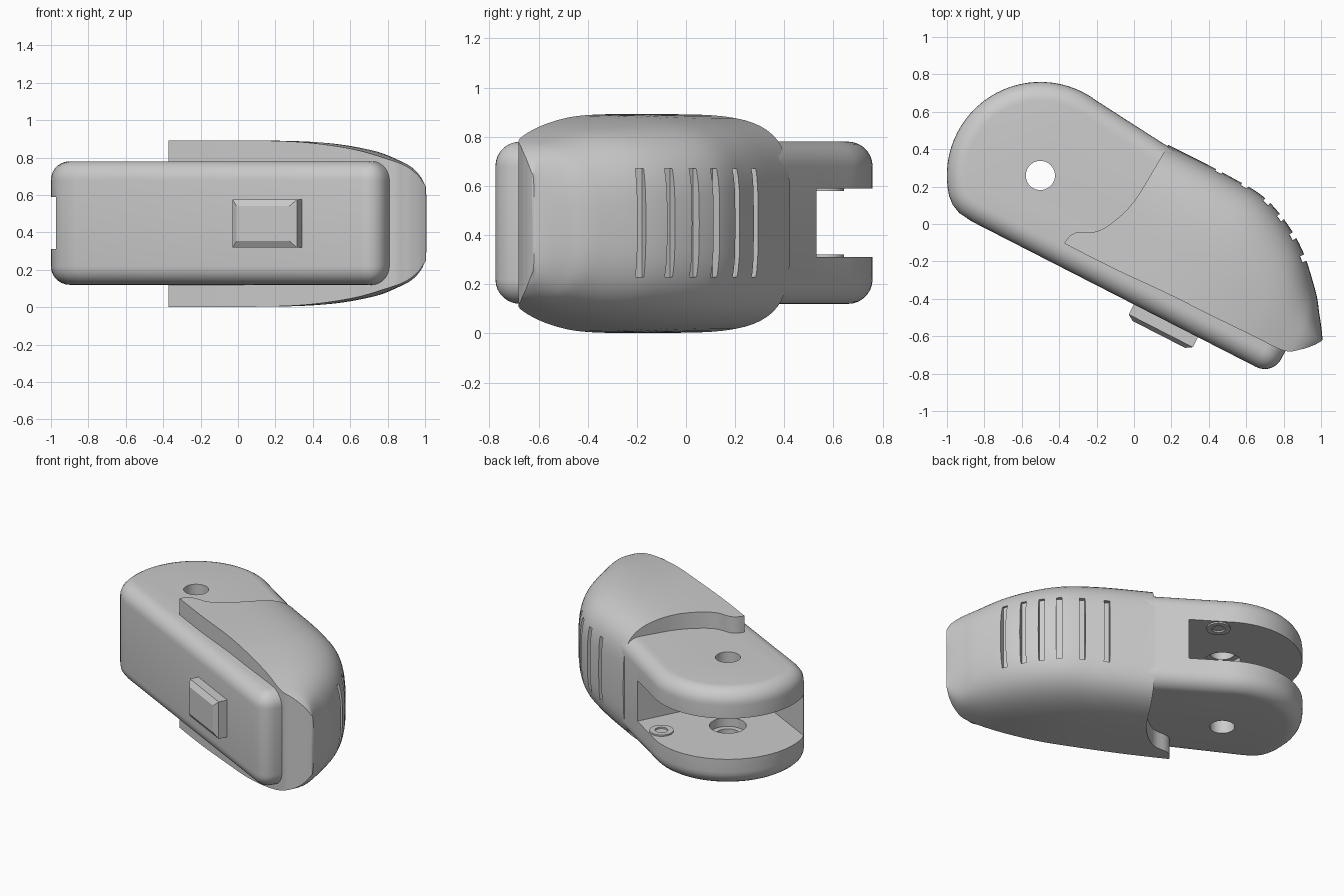
import bpy, bmesh, math
from mathutils import Vector, Matrix

cube = bpy.data.objects.get("Cube")
if cube:
    bpy.data.objects.remove(cube, do_unlink=True)

MID = 0.447                                   # mid height of the tool
TURN = Matrix.Rotation(math.radians(-27.1), 4, 'Z')   # long axis to world

grey = bpy.data.materials.new("plain_grey")
grey.use_nodes = True
grey.diffuse_color = (0.6, 0.6, 0.6, 1)
grey.node_tree.nodes["Principled BSDF"].inputs["Base Color"].default_value = (0.6, 0.6, 0.6, 1)


def finish(name, bm):
    bmesh.ops.recalc_face_normals(bm, faces=bm.faces)
    mesh = bpy.data.meshes.new(name)
    bm.to_mesh(mesh)
    bm.free()
    mesh.materials.append(grey)
    ob = bpy.data.objects.new(name, mesh)
    ob.matrix_world = TURN
    bpy.context.collection.objects.link(ob)
    return ob


def prism(name, outline, z0, z1):
    bm = bmesh.new()
    base = bm.faces.new([bm.verts.new((u, v, z0)) for u, v in outline])
    top = bmesh.ops.extrude_face_region(bm, geom=[base])["geom"]
    moved = [g for g in top if isinstance(g, bmesh.types.BMVert)]
    bmesh.ops.translate(bm, verts=moved, vec=(0, 0, z1 - z0))
    return finish(name, bm)


def disc(name, centre, radius, z0, z1):
    ring = [(centre[0] + radius * math.cos(i * math.tau / 40),
             centre[1] + radius * math.sin(i * math.tau / 40)) for i in range(40)]
    return prism(name, ring, z0, z1)


def apply(ob, mod):
    bpy.ops.object.select_all(action='DESELECT')
    ob.select_set(True)
    bpy.context.view_layer.objects.active = ob
    bpy.ops.object.modifier_apply(modifier=mod.name)


def cut(ob, cutter):
    mod = ob.modifiers.new("cut", 'BOOLEAN')
    mod.operation, mod.solver, mod.object = 'DIFFERENCE', 'EXACT', cutter
    apply(ob, mod)
    bpy.data.objects.remove(cutter, do_unlink=True)


def smooth(ob, angle=35):
    bpy.ops.object.select_all(action='DESELECT')
    ob.select_set(True)
    bpy.context.view_layer.objects.active = ob
    bpy.ops.object.shade_smooth_by_angle(angle=math.radians(angle))


def spline(points, steps):
    pts = [Vector(p) for p in points]
    pts = [2 * pts[0] - pts[1]] + pts + [2 * pts[-1] - pts[-2]]
    out = []
    for a, b, c, d in zip(pts, pts[1:], pts[2:], pts[3:]):
        for i in range(steps):
            t = i / steps
            out.append(0.5 * (2 * b + (c - a) * t + (2 * a - 5 * b + 4 * c - d) * t * t
                              + (3 * b - a - 3 * c + d) * t ** 3))
    return out + [pts[-2]]


# Main body: round head, straight front side, blunt tip
PIVOT = (-0.564, 0.003)
head = [(PIVOT[0] + 0.5 * math.cos(math.radians(a)), PIVOT[1] + 0.5 * math.sin(math.radians(a)))
        for a in range(80, 221, 5)]
outline = head + [(-0.91, -0.35), (-0.86, -0.373), (-0.78, -0.383), (1.03, -0.383), (1.03, -0.2),
                  (0.95, -0.02), (0.75, 0.2), (0.5, 0.36), (0.2, 0.43), (-0.03, 0.452), (-0.24, 0.472)]
body = prism("body", outline, 0.12, 0.78)
bevel = body.modifiers.new("round", 'BEVEL')
bevel.width, bevel.segments = 0.1, 7
bevel.limit_method, bevel.angle_limit = 'ANGLE', math.radians(45)
bevel.use_clamp_overlap = False
apply(body, bevel)

# Slot in the head, pivot hole and its inner counterbore
cut(body, prism("slot_cutter", [(-1.3, -0.345), (-0.244, -0.345), (-0.244, 0.8), (-1.3, 0.8)], 0.31, 0.59))
cut(body, disc("hole_cutter", PIVOT, 0.078, -0.2, 1.2))
cut(body, disc("counterbore_cutter", PIVOT, 0.115, 0.25, 0.65))
smooth(body)

# Thin screw rings on both inner slot faces
for name, z0, z1 in (("lower_screw_ring", 0.305, 0.32), ("upper_screw_ring", 0.58, 0.595)):
    ring = disc(name, (-0.447, 0.41), 0.075, z0, z1)
    cut(ring, disc("ring_cutter", (-0.447, 0.41), 0.04, 0, 1))
    smooth(ring)

# Grip shell: lofted half superellipses (along, front edge, back edge, half height, squareness)
stations = spline([(-0.35, -0.262, 0.46, 0.445, 4.5), (0, -0.262, 0.46, 0.445, 4.3),
                   (0.33, -0.25, 0.46, 0.443, 4), (0.58, -0.248, 0.437, 0.43, 3.6),
                   (0.83, -0.243, 0.312, 0.395, 3.2), (1.02, -0.238, 0.131, 0.345, 2.8),
                   (1.1, -0.19, 0.025, 0.31, 2.6), (1.15, -0.14, -0.045, 0.26, 2.5),
                   (1.178, -0.1, -0.09, 0.2, 2.5)], 8)
bm = bmesh.new()
rows = []
for u, v0, v1, h, n in stations:
    row = []
    for i in range(33):
        a = math.pi * (i / 32 - 0.5)
        s, c = math.sin(a), max(math.cos(a), 0)
        z = MID + h * math.copysign(abs(s) ** (2 / n), s)
        row.append(bm.verts.new((u, v0 + (v1 - v0) * (c ** (2 / n) if c > 1e-6 else 0), z)))
    rows.append(row)
for r, q in zip(rows, rows[1:]):
    for i in range(33):
        j = (i + 1) % 33
        bm.faces.new((r[i], r[j], q[j], q[i]))
bm.faces.new(rows[0])
bm.faces.new(rows[-1])
shell = finish("grip_shell", bm)

# Sweeping edge of the shell over the head
edge = spline([(-0.03, 0.6), (-0.031, 0.456), (-0.039, 0.295), (-0.055, 0.107), (-0.098, -0.028),
               (-0.16, -0.127), (-0.275, -0.208), (-0.281, -0.4)], 5)
cut(shell, prism("edge_cutter", [tuple(p) for p in edge] + [(-0.6, -0.4), (-0.6, 0.6)], -0.2, 1.2))

# Six grip grooves across the back of the shell
for y in (-0.18, -0.06, 0.04, 0.125, 0.21, 0.285):
    back = [Vector((s[0], s[2])) for s in stations]
    k = min(range(1, len(back) - 1), key=lambda i: abs((TURN @ back[i].to_3d()).y - y))
    t = (back[k + 1] - back[k - 1]).normalized()
    away = ((TURN @ back[k].to_3d()).y - y) / (TURN.to_3x3() @ t.to_3d()).y
    p, nrm = back[k] - t * away, Vector((-t.y, t.x))
    box = [p + t * a * 0.018 + nrm * b for a, b in ((-1, -0.04), (1, -0.04), (1, 0.08), (-1, 0.08))]
    cut(shell, prism("groove_cutter", [tuple(c) for c in box], 0.23, 0.67))
smooth(shell)

# Push button on the front side, with a chamfered face
bm = bmesh.new()
loops = []
for v, d in ((-0.36, 0), (-0.443, 0), (-0.465, 0.035)):
    loops.append([bm.verts.new((u, v, z)) for u, z in
                  ((0.195 + d, 0.32 + d), (0.58 - d, 0.32 + d), (0.58 - d, 0.575 - d), (0.195 + d, 0.575 - d))])
for r, q in zip(loops, loops[1:]):
    for i in range(4):
        bm.faces.new((r[i], r[(i + 1) % 4], q[(i + 1) % 4], q[i]))
bm.faces.new(loops[0])
bm.faces.new(loops[-1])
finish("push_button", bm)
